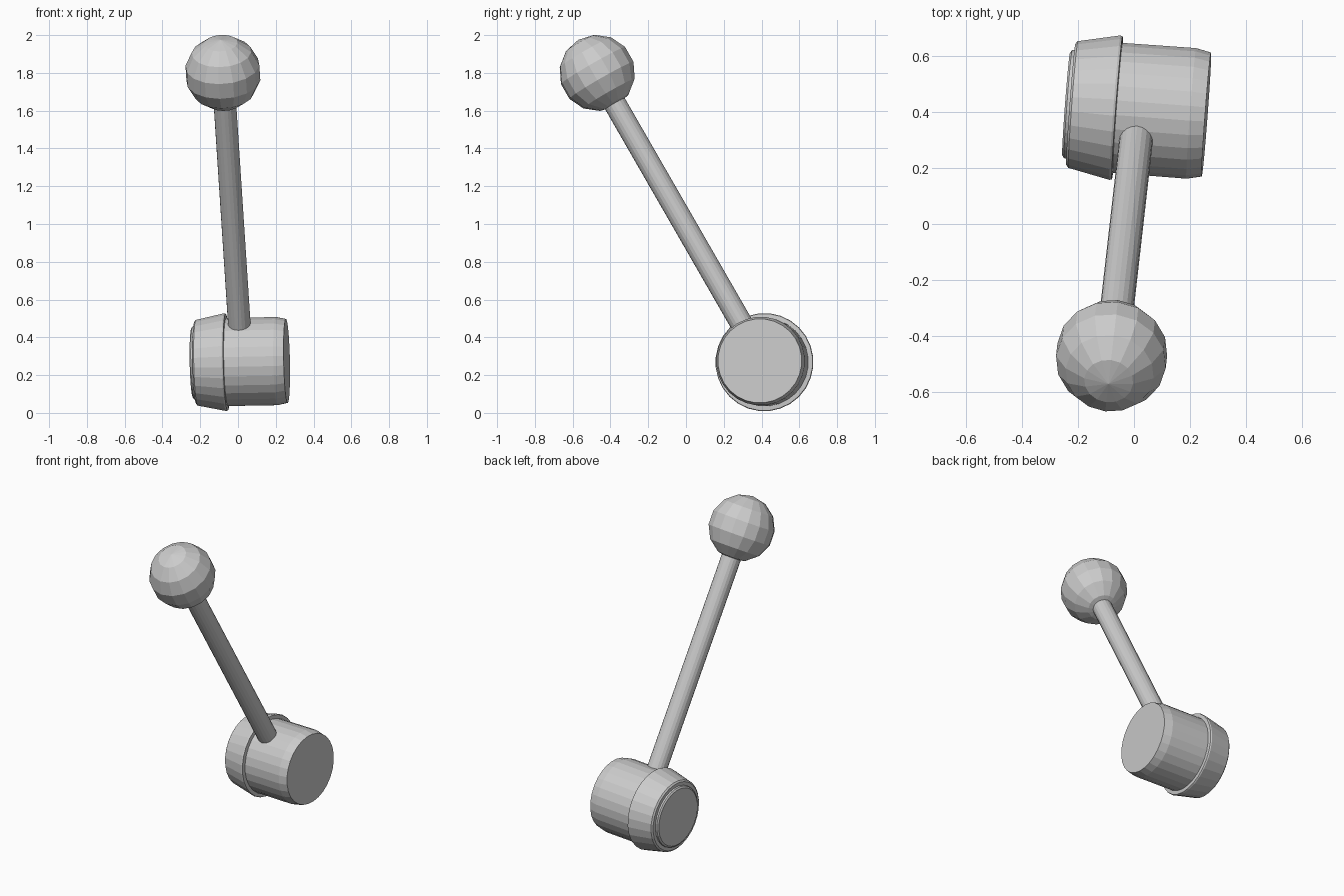
import bpy, math
from mathutils import Vector, Matrix

if "Cube" in bpy.data.objects:
    bpy.data.objects.remove(bpy.data.objects["Cube"])

ball_c = Vector((-0.08, -0.47, 1.80))
hub_c = Vector((0.0, 0.41, 0.27))
hub_axis = Vector((1, -0.075, 0.021)).normalized()
up = (ball_c - Vector((0.02, 0.41, 0.27))).normalized()


def lathe(name, profile, axis, origin, n):
    """Spin (radius, distance) pairs about an axis and cap both ends."""
    side = axis.orthogonal().normalized()
    other = axis.cross(side)
    verts, faces = [], []
    for r, d in profile:
        for i in range(n):
            a = 2 * math.pi * i / n
            verts.append(origin + axis * d + (side * math.cos(a) + other * math.sin(a)) * r)
    for j in range(len(profile) - 1):
        for i in range(n):
            k = (i + 1) % n
            faces.append((j * n + i, j * n + k, (j + 1) * n + k, (j + 1) * n + i))
    faces.append(tuple(reversed(range(n))))
    faces.append(tuple(range((len(profile) - 1) * n, len(profile) * n)))
    me = bpy.data.meshes.new(name)
    me.from_pydata(verts, [], faces)
    ob = bpy.data.objects.new(name, me)
    bpy.context.collection.objects.link(ob)
    return ob


# Flared collar with raised end disc, then the straight hub with a chamfered end
lathe("hub", [(0.184, -0.243), (0.194, -0.236), (0.196, -0.226), (0.218, -0.226),
              (0.228, -0.218), (0.260, -0.068), (0.257, -0.060), (0.234, -0.058),
              (0.235, 0.205), (0.223, 0.259)], hub_axis, hub_c, 28)

# Straight lever rod running from inside the hub into the ball
length = (ball_c - hub_c).length
lathe("lever_rod", [(0.06, -length + 0.12), (0.06, -0.1)], up, ball_c, 20)

# Faceted ball knob aligned with the rod
rot = up.to_track_quat('Z', 'Y').to_matrix().to_4x4()
bpy.ops.mesh.primitive_uv_sphere_add(segments=16, ring_count=7, radius=0.202)
knob = bpy.context.object
knob.name = "ball_knob"
knob.data.transform(Matrix.Translation(ball_c) @ rot)
